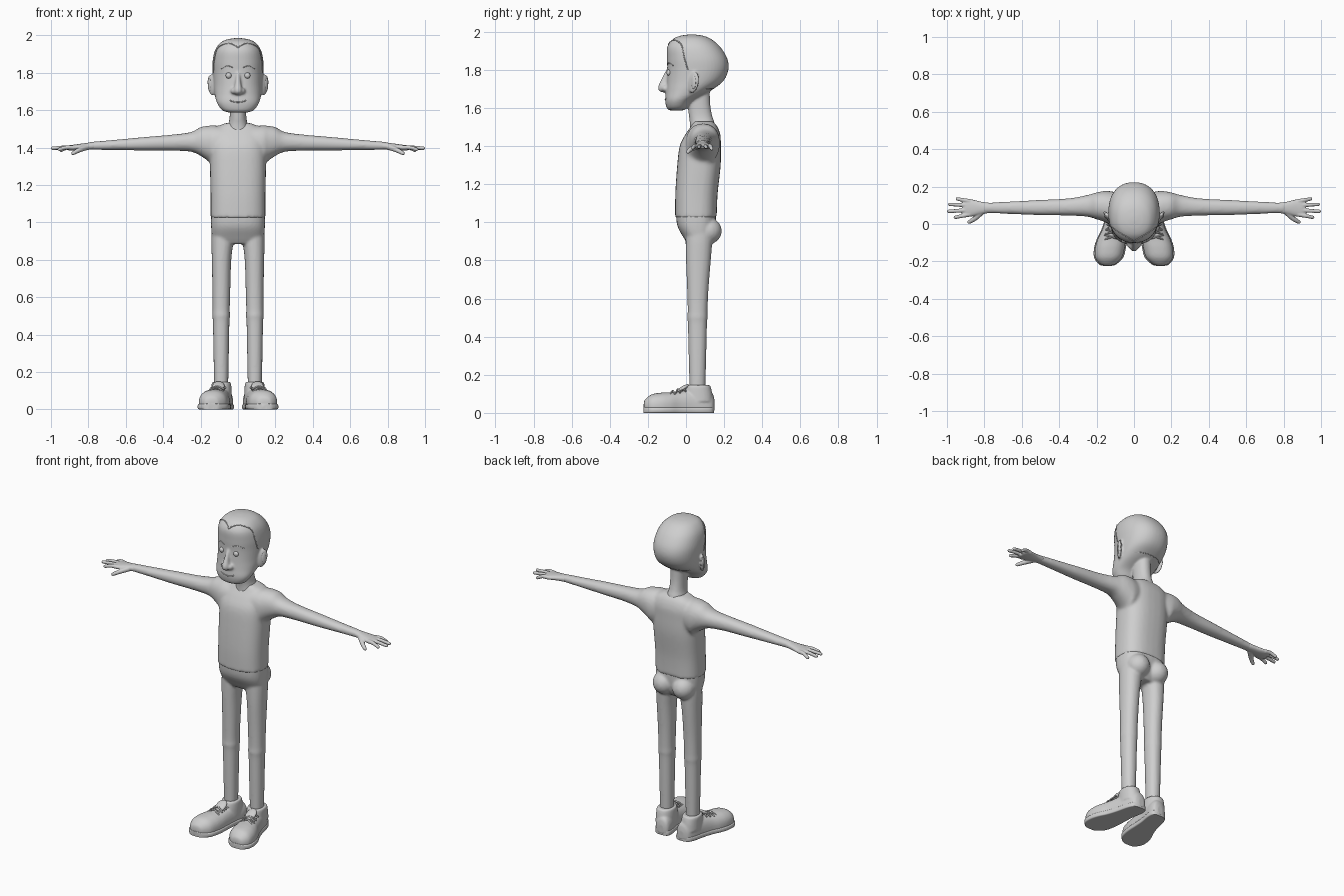
import bpy, bmesh, math
from mathutils import Vector, Matrix
from mathutils.bvhtree import BVHTree

cube = bpy.data.objects.get("Cube")
if cube:
    bpy.data.objects.remove(cube)

clay = bpy.data.materials.new("light_grey")
clay.use_nodes = True
GREY = (0.62, 0.62, 0.62, 1)
clay.diffuse_color = GREY
clay.node_tree.nodes["Principled BSDF"].inputs["Base Color"].default_value = GREY

SIDES = ((1, "left"), (-1, "right"))


def smooth_rows(rows, steps=5):
    """Catmull-Rom interpolation through rows of numbers."""
    rows = [Vector(r) for r in rows]
    out = []
    for i in range(len(rows) - 1):
        a, b, c, d = rows[max(i - 1, 0)], rows[i], rows[i + 1], rows[min(i + 2, len(rows) - 1)]
        for k in range(steps):
            t = k / steps
            out.append(0.5 * (2 * b + (c - a) * t + (2 * a - 5 * b + 4 * c - d) * t * t
                              + (3 * b - a - 3 * c + d) * t ** 3))
    return out + [rows[-1]]


def loft(bm, axis, rows, side=1, power=2.2, floor=-9.0, seg=32):
    """Closed body from rows of (position, centre a, centre b, radius a, radius b)."""
    rings = []
    for pos, ca, cb, ra, rb in smooth_rows(rows):
        ring = []
        for k in range(seg):
            t = math.tau * k / seg
            c, s = math.cos(t), math.sin(t)
            a = ca + max(ra, 0.002) * math.copysign(abs(c) ** (2 / power), c)
            b = cb + max(rb, 0.002) * math.copysign(abs(s) ** (2 / power), s)
            x, y, z = {"z": (a, b, pos), "x": (pos, a, b), "y": (a, pos, b)}[axis]
            ring.append(bm.verts.new((side * x, y, max(z, floor))))
        rings.append(ring)
    for r0, r1 in zip(rings, rings[1:]):
        for k in range(seg):
            n = (k + 1) % seg
            bm.faces.new((r0[k], r0[n], r1[n], r1[k]))
    bm.faces.new(rings[0])
    bm.faces.new(rings[-1])


def ball(bm, centre, radii, rot=Matrix()):
    m = Matrix.Translation(centre) @ rot @ Matrix.Diagonal((*radii, 1))
    bmesh.ops.create_uvsphere(bm, u_segments=20, v_segments=12, radius=1, matrix=m)


def beads(bm, path, r0, r1, side=1):
    """Tapered digit made of overlapping balls."""
    pts = smooth_rows(path, 8)
    for i, p in enumerate(pts):
        r = r0 + (r1 - r0) * i / (len(pts) - 1)
        ball(bm, (side * p.x, p.y, p.z), (r, r, r))


def finish(bm, name, voxel=0.0, relax=4):
    """Turn the bmesh into an object; a voxel size fuses its bodies."""
    bmesh.ops.recalc_face_normals(bm, faces=bm.faces)
    me = bpy.data.meshes.new(name)
    bm.to_mesh(me)
    bm.free()
    ob = bpy.data.objects.new(name, me)
    bpy.context.collection.objects.link(ob)
    me.materials.append(clay)
    if voxel:
        mod = ob.modifiers.new("fuse", "REMESH")
        mod.mode = "VOXEL"
        mod.voxel_size = voxel
        mod.use_smooth_shade = True
        mod = ob.modifiers.new("relax", "SMOOTH")
        mod.factor, mod.iterations = 0.5, relax
    else:
        bpy.ops.object.select_all(action="DESELECT")
        ob.select_set(True)
        bpy.context.view_layer.objects.active = ob
        bpy.ops.object.shade_smooth_by_angle(angle=math.radians(45))
    return ob


def line(name, pts, radius):
    cu = bpy.data.curves.new(name, "CURVE")
    cu.dimensions = "3D"
    cu.bevel_depth, cu.bevel_resolution = radius, 2
    cu.use_fill_caps = True
    sp = cu.splines.new("POLY")
    pts = smooth_rows(pts)
    sp.points.add(len(pts) - 1)
    for p, co in zip(sp.points, pts):
        p.co = (*co, 1)
    sp.use_smooth = True
    ob = bpy.data.objects.new(name, cu)
    bpy.context.collection.objects.link(ob)
    cu.materials.append(clay)


# Shirt with arms
bm = bmesh.new()
loft(bm, "z", [(1.025, 0, .052, .147, .109), (1.15, 0, .055, .147, .111), (1.3, 0, .068, .15, .114),
               (1.4, 0, .075, .15, .108), (1.46, 0, .088, .145, .092), (1.505, 0, .095, .12, .068),
               (1.53, 0, .09, .07, .05)], power=2.6)
for s, _ in SIDES:
    loft(bm, "x", [(.05, .08, 1.43, .08, .08), (.13, .088, 1.412, .088, .106), (.16, .094, 1.422, .082, .094),
                   (.2, .097, 1.432, .072, .077), (.25, .097, 1.43, .058, .053), (.35, .091, 1.426, .046, .043),
                   (.5, .088, 1.42, .041, .036), (.65, .087, 1.414, .034, .028), (.81, .086, 1.408, .027, .02)], s)
finish(bm, "shirt_and_arms", .009, 6)

# Trousers: pelvis, seat and legs
bm = bmesh.new()
loft(bm, "z", [(.885, 0, .065, .125, .055), (.92, 0, .065, .138, .078), (.98, 0, .055, .144, .1),
               (1.05, 0, .052, .143, .104), (1.09, 0, .052, .135, .1)], power=2.6)
for s, _ in SIDES:
    ball(bm, (s * .068, .115, .955), (.068, .073, .07))
    loft(bm, "z", [(.1, .09, .06, .036, .04), (.15, .09, .06, .038, .042), (.3, .09, .06, .041, .046),
                   (.46, .09, .06, .044, .05), (.5, .09, .06, .047, .053), (.54, .09, .061, .046, .052),
                   (.65, .089, .062, .048, .056), (.8, .088, .065, .052, .065), (.9, .083, .068, .059, .07),
                   (.95, .08, .068, .06, .07)], s)
finish(bm, "trousers", .008, 3)

# Head surface, also used to lay lines on the face
HEAD = [(1.587, 0, -.05, .05, .035), (1.6, 0, -.047, .085, .054), (1.64, 0, -.034, .113, .075),
        (1.69, 0, .012, .126, .117), (1.74, 0, .047, .132, .148), (1.8, 0, .062, .136, .16),
        (1.86, 0, .058, .136, .158), (1.92, 0, .041, .123, .139), (1.96, 0, .032, .094, .102),
        (1.978, 0, .03, .058, .062), (1.985, 0, .03, .015, .015)]
bm = bmesh.new()
loft(bm, "z", HEAD, power=2.25, seg=48)
surface = BVHTree.FromBMesh(bm)


def on_head(x, z, way=1, lift=0.0):
    hit = surface.ray_cast(Vector((x, -way, z)), Vector((0, way, 0)))[0]
    return Vector((x, (hit.y if hit else 0) - way * lift, z))


# Neck, ears and nose fuse with the head
loft(bm, "z", [(1.46, 0, .09, .075, .07), (1.52, 0, .085, .054, .065), (1.56, 0, .076, .045, .061),
               (1.62, 0, .068, .044, .059), (1.72, 0, .062, .046, .062)])
for s, _ in SIDES:
    tilt = Matrix.Rotation(math.radians(-32 * s), 4, "Z") @ Matrix.Rotation(math.radians(-14), 4, "X")
    ball(bm, (s * .143, .04, 1.733), (.011, .031, .058), tilt)
    ball(bm, (s * .022, -.108, 1.702), (.017, .02, .017))
loft(bm, "z", [(1.682, 0, -.115, .012, .015), (1.695, 0, -.118, .022, .027), (1.715, 0, -.116, .022, .029),
               (1.75, 0, -.106, .015, .023), (1.79, 0, -.095, .011, .014), (1.81, 0, -.09, .007, .008)])
finish(bm, "head", .006, 4)

# Eyes, brows, mouth and hairline
for s, side in SIDES:
    bm = bmesh.new()
    ball(bm, on_head(s * .05, 1.785), (.016, .012, .016))
    finish(bm, side + "_eye")
    line(side + "_brow", [on_head(s * x, z) for x, z in ((.025, 1.826), (.055, 1.836), (.09, 1.822))], .0025)
    bm = bmesh.new()
    ball(bm, (s * .152, .04, 1.735), (.006, .014, .035), Matrix.Rotation(math.radians(-32 * s), 4, "Z"))
    finish(bm, side + "_ear_bowl")
line("mouth", [on_head(x, 1.642 + 5 * x * x) for x in (-.045, -.03, -.015, 0, .015, .03, .045)], .003)
half = [(.131, 1.8), (.127, 1.86), (.111, 1.925), (.085, 1.948), (.045, 1.957), (.015, 1.945)]
arc = [(-x, z) for x, z in half] + [(0, 1.933)] + half[::-1]
line("hairline", [on_head(x, z) for x, z in arc], .003)
line("nape_line", [on_head(x / 50, 1.7, -1) for x in range(-5, 6)], .002)

# Hands
for s, side in SIDES:
    bm = bmesh.new()
    loft(bm, "x", [(.77, .086, 1.409, .027, .02), (.82, .086, 1.405, .034, .018), (.87, .086, 1.4, .046, .016),
                   (.9, .086, 1.398, .046, .014), (.915, .086, 1.397, .036, .01)], s)
    for base, end, reach, drop in ((.122, .134, .945, 1.385), (.1, .105, .985, 1.394),
                                   (.074, .068, .991, 1.396), (.051, .036, .955, 1.39)):
        beads(bm, [(.88, base, 1.4), ((.88 + reach) / 2, (base + end) / 2, 1.4), (reach, end, drop)], .0125, .0095, s)
    beads(bm, [(.81, .068, 1.402), (.85, .03, 1.386), (.882, .01, 1.369)], .0165, .01, s)
    finish(bm, side + "_hand", .004, 3)

# Shoes: sole, upper, ankle collar, tongue and laces
SHOE = [(-.222, .142, .035, .014, .012), (-.215, .141, .035, .04, .035), (-.18, .136, .035, .071, .062),
        (-.13, .129, .035, .079, .071), (-.08, .119, .035, .075, .073), (-.03, .106, .035, .064, .078),
        (.03, .094, .035, .056, .085), (.1, .08, .035, .053, .082), (.138, .073, .035, .042, .068),
        (.15, .07, .035, .018, .03)]
for s, side in SIDES:
    bm = bmesh.new()
    loft(bm, "y", SHOE, s, 2.3, .008)
    loft(bm, "z", [(.06, .088, .066, .055, .076), (.1, .088, .065, .054, .073), (.135, .089, .064, .052, .066),
                   (.146, .089, .064, .048, .06)], s)
    finish(bm, side + "_shoe", .006, 3)
    bm = bmesh.new()
    loft(bm, "y", [(y - .002, x, .014, r * 1.05 + .002, .017) for y, x, _, r, _ in SHOE], s, 5, 0)
    finish(bm, side + "_sole")
    bm = bmesh.new()
    ball(bm, (s * .104, -.02, .126), (.032, .042, .012), Matrix.Rotation(math.radians(32), 4, "X"))
    finish(bm, side + "_tongue")
    for i in range(3):
        y, x, z = -.07 + .028 * i, .117 - .006 * i, .11 + .008 * i
        for d in (-1, 1):
            line(f"{side}_lace_{i}_{'in' if d < 0 else 'out'}",
                 [(s * (x - .04), y - .012 * d, z - .012), (s * x, y, z + .006),
                  (s * (x + .04), y + .012 * d, z - .012)], .0045)
